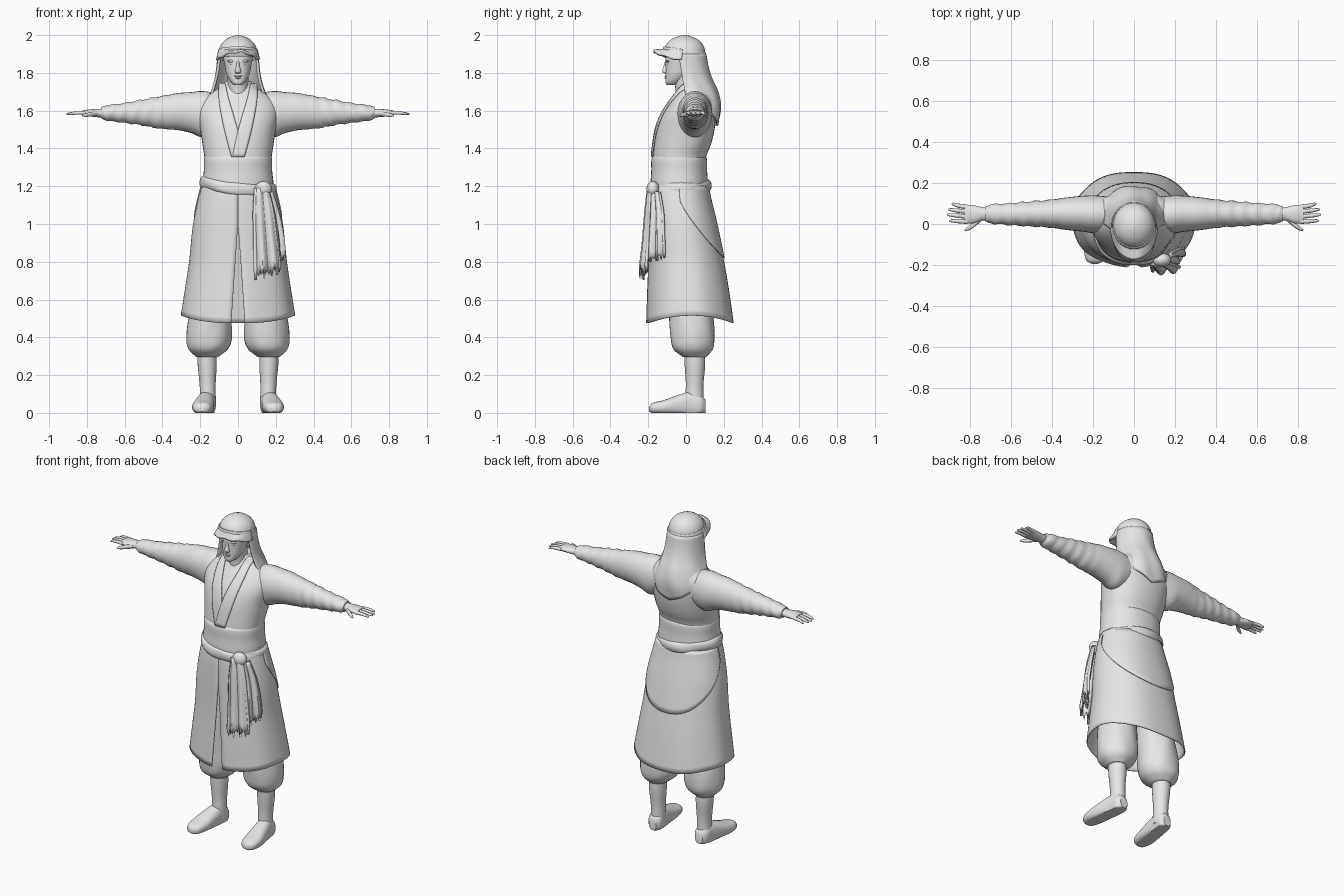
import bpy, bmesh, math
from math import sin, cos, pi
from mathutils import Vector
from mathutils.bvhtree import BVHTree

if "Cube" in bpy.data.objects:
    bpy.data.objects.remove(bpy.data.objects["Cube"])

MAT = bpy.data.materials.new("plain grey")
MAT.diffuse_color = (0.8, 0.8, 0.8, 1)
MAT.use_nodes = True
MAT.node_tree.nodes["Principled BSDF"].inputs["Base Color"].default_value = MAT.diffuse_color


def make(name, verts, faces, mirror=False, thick=0):
    me = bpy.data.meshes.new(name)
    me.from_pydata(verts, [], faces)
    bm = bmesh.new()
    bm.from_mesh(me)
    bmesh.ops.remove_doubles(bm, verts=bm.verts, dist=1e-5)
    bmesh.ops.recalc_face_normals(bm, faces=bm.faces)
    bm.to_mesh(me)
    bm.free()
    me.materials.append(MAT)
    ob = bpy.data.objects.new(name, me)
    bpy.context.collection.objects.link(ob)
    if thick:
        m = ob.modifiers.new("thickness", 'SOLIDIFY')
        m.thickness, m.offset = thick, 0
    if mirror:
        ob.modifiers.new("mirror", 'MIRROR').use_clip = False
    return ob


def sample(keys, t):
    """Smooth curve through rows of (t, values...)."""
    keys = sorted(keys)
    t = min(max(t, keys[0][0]), keys[-1][0])
    i = max(j for j in range(len(keys) - 1) if keys[j][0] <= t)
    a, b = keys[i], keys[i + 1]
    p, q = keys[max(i - 1, 0)], keys[min(i + 2, len(keys) - 1)]
    h = b[0] - a[0]
    s = (t - a[0]) / h
    out = []
    for k in range(1, len(a)):
        m0 = (b[k] - p[k]) / (b[0] - p[0]) * h
        m1 = (q[k] - a[k]) / (q[0] - a[0]) * h
        out.append((2*s**3 - 3*s*s + 1) * a[k] + (s**3 - 2*s*s + s) * m0
                   + (3*s*s - 2*s**3) * b[k] + (s**3 - s*s) * m1)
    return out


def spow(c, p):
    return math.copysign(abs(c) ** p, c)


def loft(name, axis, keys, n=28, steps=4, power=1.0, mirror=False, bump=None, floor=False):
    """Closed body along an axis; keys are (t, centre a, centre b, radius a, radius b)."""
    keys = sorted(keys)
    ts = [a[0] + (b[0] - a[0]) * k / steps for a, b in zip(keys, keys[1:]) for k in range(steps)]
    ts.append(keys[-1][0])
    verts, faces = [], []
    for t in ts:
        ca, cb, ra, rb = sample(keys, t)
        for j in range(n):
            th = 2 * pi * j / n
            s = 1 + (bump(t, th) if bump else 0)
            a, b = ca + ra * s * spow(cos(th), power), cb + rb * s * spow(sin(th), power)
            if floor:
                b = max(b, 0)
            verts.append({'X': (t, a, b), 'Y': (a, t, b), 'Z': (a, b, t)}[axis])
    for i in range(len(ts) - 1):
        for j in range(n):
            k = (j + 1) % n
            faces.append((i*n + j, i*n + k, (i+1)*n + k, (i+1)*n + j))
    faces += [tuple(range(n)), tuple(range(len(verts) - n, len(verts)))]
    return make(name, verts, faces, mirror)


def sheet(name, nu, nv, f, thick=0.008, mirror=False):
    verts = [f(i / nu, j / nv) for j in range(nv + 1) for i in range(nu + 1)]
    w = nu + 1
    faces = [(j*w + i, j*w + i + 1, (j+1)*w + i + 1, (j+1)*w + i) for j in range(nv) for i in range(nu)]
    return make(name, verts, faces, mirror, thick)


def ball(name, c, r, mirror=False):
    f = lambda u, v: (c[0] + r[0] * sin(pi*v) * cos(2*pi*u), c[1] + r[1] * sin(pi*v) * sin(2*pi*u),
                      c[2] + r[2] * cos(pi*v))
    return sheet(name, 20, 12, f, 0, mirror)


# Upper robe and sleeves
torso = loft("robe_top", 'Z', [
    (1.22, 0, -.035, .178, .14), (1.35, 0, -.035, .178, .14), (1.42, 0, -.018, .188, .15),
    (1.5, 0, -.002, .2, .153), (1.58, 0, .015, .215, .142), (1.64, 0, .032, .205, .122),
    (1.69, 0, .04, .155, .095), (1.72, 0, .035, .1, .072), (1.755, 0, .03, .068, .055)], n=40, power=.9)
wrinkle = lambda x, th: (.045 * sin(x * 95 + 2 * sin(th)) + .02 * sin(x * 210 + 3 * th)) * min(1, max(0, (x - .33) * 6))
loft("sleeve", 'X', [
    (.1, .045, 1.59, .085, .1), (.19, .047, 1.582, .092, .122), (.25, .05, 1.59, .087, .108),
    (.32, .05, 1.595, .08, .098), (.42, .05, 1.59, .067, .084), (.52, .049, 1.59, .06, .066),
    (.62, .048, 1.588, .052, .05), (.7, .049, 1.588, .046, .039), (.725, .049, 1.588, .036, .028)],
    steps=7, mirror=True, bump=wrinkle)

# Hands
loft("palm", 'X', [(.69, .049, 1.587, .03, .024), (.74, .049, 1.587, .033, .022),
                   (.78, .047, 1.588, .044, .019), (.825, .047, 1.588, .046, .013)], n=16, mirror=True)
for nm, y0, y1, tip in [("little", .083, .097, .888), ("ring", .06, .07, .905),
                        ("middle", .036, .045, .91), ("index", .012, .016, .9)]:
    loft(nm + "_finger", 'X', [(.81, y0, 1.588, .012, .011), (.86, (y0 + y1) / 2, 1.588, .01, .009),
                               (tip - .008, y1, 1.582, .007, .006), (tip, y1, 1.581, .002, .002)],
         n=10, steps=2, mirror=True)
loft("thumb", 'X', [(.745, .025, 1.585, .013, .014), (.785, -.008, 1.58, .013, .012),
                    (.815, -.026, 1.575, .008, .008), (.825, -.03, 1.574, .002, .002)],
     n=10, steps=3, mirror=True)

# Crossed lapels laid on the chest
tree = BVHTree.FromPolygons([v.co.copy() for v in torso.data.vertices],
                            [tuple(p.vertices) for p in torso.data.polygons])


def chest(x, z):
    hit = tree.ray_cast(Vector((x, -1, z)), Vector((0, 1, 0)))[0]
    return hit.y if hit else .03


def lapel(side, lift):
    keys = [(0, .068, 1.745, .1), (.35, .045, 1.65, .1), (.65, .004, 1.51, .075), (1, -.03, 1.355, .035)]

    def f(u, v):
        x0, z, x1 = sample(keys, v)
        x = x0 + (x1 - x0) * u
        return (side * x, chest(side * x, z) - lift, z)
    return f


sheet("left_lapel", 5, 20, lapel(1, .008), .008)
sheet("right_lapel", 5, 20, lapel(-1, .004), .008)

# Waist wrap, hip sash and knot
loft("waist_wrap", 'Z', [(1.19, 0, -.036, .18, .147), (1.21, 0, -.036, .188, .152),
                         (1.28, 0, -.036, .181, .148), (1.345, 0, -.036, .18, .147),
                         (1.36, 0, -.036, .174, .138)], n=40, power=.92)


def hip_sash(u, v):
    a, b = 2 * pi * u, 2 * pi * v
    r = .016 * cos(b) + .004 * sin(5 * a + b)
    return ((.187 + r) * cos(a), -.036 + (.152 + r) * sin(a),
            1.203 - .022 * cos(a) + .018 * sin(a) * (sin(a) < 0) + .032 * sin(b))


sheet("hip_sash", 56, 12, hip_sash, 0)
ball("sash_knot", (.135, -.175, 1.185), (.045, .034, .042))

# Long open skirt
SKIRT = [(1.24, -.035, .178, .143), (1.15, -.034, .203, .156), (1.0, -.018, .235, .176),
         (.8, .002, .256, .198), (.64, .013, .28, .215), (.46, .023, .308, .231)]


def skirt_point(th, z, lift=0):
    cy, rx, ry = sample(SKIRT, z)
    fold = 1 + .012 * sin(7 * th) * max(0, 1.2 - z)
    return ((rx * fold + lift) * spow(cos(th), .93), cy + (ry * fold + lift) * spow(sin(th), .93), z)


def skirt(u, v):
    full = -pi / 2 + 2 * pi * u
    z = 1.23 + (.515 - .04 * sin(full) ** 2 - 1.23) * v
    gap = max(.0005, .03 * (.99 - z) / .51) / sample(SKIRT, z)[1]
    return skirt_point(-pi / 2 + gap + (2 * pi - 2 * gap) * u, z)


sheet("skirt", 72, 24, skirt, .006)
sheet("back_drape", 36, 12, lambda u, v: skirt_point(pi * u, 1.2 - v * (.08 + .3 * sin(pi * u) ** .8), .006), .006)


# Hanging sash tails with fringed ends
def tail(name, keys, direction, fringe):
    n = 20
    dx, dy = direction

    def f(u, v):
        z = keys[0][0] + (keys[-1][0] - keys[0][0]) * v
        x, y, w = sample(keys, z)
        s = (2 * u - 1) * w
        wave = .009 * sin(u * 15) * (.4 + v)
        if v == 1:
            z -= fringe * (round(u * n) % 2) * (.7 + .3 * sin(u * 23))
        return (x + dx * s - dy * wave, y + dy * s + dx * wave, z + .03 * (u - .5) * v)
    return sheet(name, n, 14, f, .014)


tail("front_tail", [(1.19, .125, -.195, .035), (1.08, .135, -.205, .052), (.9, .148, -.216, .062),
                    (.77, .158, -.228, .07)], (1, .1), .055)
tail("side_tail", [(1.17, .165, -.165, .03), (1.05, .195, -.16, .045), (.92, .215, -.165, .055),
                   (.835, .22, -.165, .058)], (.6, .8), .04)

# Baggy trousers, lower legs and boots
loft("trouser_leg", 'Z', [
    (.95, .1, .0, .08, .09), (.6, .14, .02, .108, .11), (.48, .15, .03, .116, .118),
    (.39, .153, .035, .119, .117), (.335, .158, .038, .102, .104), (.295, .163, .045, .058, .06)],
    mirror=True, bump=lambda z, th: .015 * sin(6 * th + z * 20))
loft("boot_shaft", 'Z', [(.33, .165, .045, .05, .055), (.25, .163, .047, .05, .054), (.16, .161, .046, .043, .047),
                         (.11, .16, .045, .042, .047), (.03, .162, .045, .045, .05)], n=24, mirror=True)
loft("boot_foot", 'Y', [
    (-.195, .19, .02, .012, .012), (-.18, .19, .025, .04, .026), (-.12, .187, .03, .056, .037),
    (-.04, .177, .04, .052, .055), (.03, .167, .045, .046, .068), (.08, .162, .04, .043, .055),
    (.103, .161, .035, .025, .035)], n=28, mirror=True, floor=True, power=.85)

# Head and face
loft("neck", 'Z', [(1.58, 0, .0, .055, .06), (1.7, 0, .005, .055, .06), (1.8, 0, -.01, .056, .06)], n=20)
loft("head", 'Z', [
    (1.735, 0, -.08, .018, .022), (1.748, 0, -.068, .036, .041), (1.79, 0, -.042, .06, .066),
    (1.83, 0, -.03, .069, .078), (1.88, 0, -.02, .077, .088), (1.95, 0, -.01, .07, .08)], n=32, power=.92)
loft("nose", 'Z', [(1.797, 0, -.106, .012, .008), (1.806, 0, -.112, .016, .014), (1.835, 0, -.108, .009, .011),
                   (1.866, 0, -.1, .007, .01)], n=14)
ball("upper_lip", (0, -.104, 1.783), (.022, .009, .005))
ball("lower_lip", (0, -.103, 1.773), (.018, .01, .006))
ball("chin", (0, -.092, 1.75), (.02, .015, .014))
ball("eye", (.03, -.093, 1.844), (.014, .008, .006), True)
ball("brow", (.032, -.095, 1.862), (.024, .011, .007), True)

# Head scarf: cap, band, peak and drape down the back
loft("scarf_cap", 'Z', [(1.885, 0, -.008, .1, .108), (1.92, 0, -.008, .101, .109), (1.955, 0, -.008, .086, .093),
                        (1.98, 0, -.008, .06, .065), (1.995, 0, -.008, .028, .03), (2.0, 0, -.008, .004, .004)], n=36)


def band(u, v):
    a, b = 2 * pi * u, 2 * pi * v
    r = .008 * cos(b)
    return ((.1 + r) * cos(a), -.008 + (.108 + r) * sin(a), 1.9 - .015 * sin(a) + .026 * sin(b))


sheet("scarf_band", 40, 10, band, 0)


def peak(u, v):
    a = (u - .5) * pi * .95
    return ((.098 + .012 * v) * sin(a), -.008 - (.1 + .064 * v) * cos(a),
            1.922 - v * (.008 + .045 * sin(a) ** 2) + .004 * v * sin(9 * a))


sheet("scarf_peak", 24, 6, peak, .014)
DRAPE = [(1.9, -.005, .102, .106), (1.82, .0, .108, .115), (1.76, .005, .118, .13), (1.7, .01, .138, .153),
         (1.62, .012, .175, .167), (1.52, .01, .185, .156)]


def drape(u, v):
    a = (u - .5) * 2 * math.radians(108 - 14 * v)
    z = 1.9 + (1.52 + .145 * min(1, abs(a) / 1.5) ** 1.2 - 1.9) * v
    cy, rx, ry = sample(DRAPE, z)
    s = 1 + .03 * v * sin(8 * a + 5 * v)
    return (rx * s * sin(a), cy + ry * s * cos(a), z)


sheet("scarf_drape", 40, 18, drape, .014)

# Smooth shading with sharp edges kept
for ob in bpy.data.objects:
    ob.select_set(True)
bpy.context.view_layer.objects.active = torso
bpy.ops.object.shade_smooth_by_angle(angle=math.radians(45))
